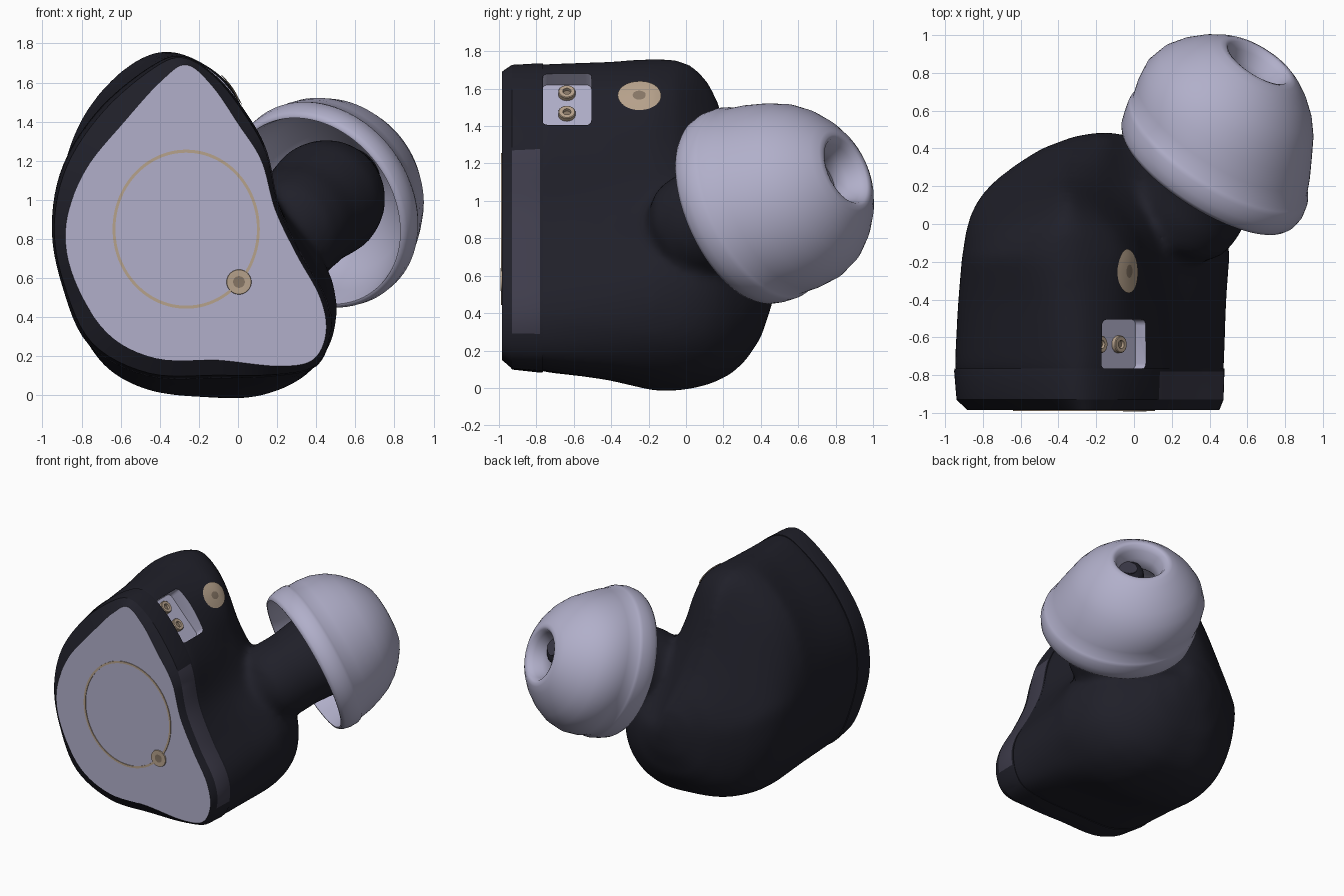
import bpy, bmesh, math
from mathutils import Matrix, Vector

if "Cube" in bpy.data.objects:
    bpy.data.objects.remove(bpy.data.objects["Cube"])


def material(name, rgb):
    m = bpy.data.materials.new(name)
    m.diffuse_color = (*rgb, 1)
    m.use_nodes = True
    m.node_tree.nodes["Principled BSDF"].inputs["Base Color"].default_value = m.diffuse_color
    return m


DARK = material("dark shell", (0.014, 0.014, 0.022))
LIGHT = material("pale lilac", (0.44, 0.43, 0.59))
GREY = material("smoky grey", (0.048, 0.045, 0.07))
GOLD = material("dull gold", (0.47, 0.36, 0.26))
BROWN = material("dark gold", (0.24, 0.18, 0.13))


def finish(name, bm, mats, angle=35):
    bmesh.ops.recalc_face_normals(bm, faces=bm.faces[:])
    me = bpy.data.meshes.new(name)
    bm.to_mesh(me)
    bm.free()
    ob = bpy.data.objects.new(name, me)
    bpy.context.collection.objects.link(ob)
    for m in mats:
        me.materials.append(m)
    smooth(ob, angle)
    return ob


def smooth(ob, angle=35):
    bpy.ops.object.select_all(action='DESELECT')
    ob.select_set(True)
    bpy.context.view_layer.objects.active = ob
    bpy.ops.object.shade_smooth_by_angle(angle=math.radians(angle))


def curve(pts, n=6):
    """Closed Catmull-Rom curve through 2D points."""
    out, k = [], len(pts)
    for i in range(k):
        a, b, c, d = (Vector(pts[(i + j) % k]) for j in (-1, 0, 1, 2))
        for s in range(n):
            t = s / n
            out.append(0.5 * (2 * b + (c - a) * t + (2 * a - 5 * b + 4 * c - d) * t * t
                              + (3 * b - a - 3 * c + d) * t ** 3))
    return out


def mix(a, b, t):
    return [p.lerp(q, t) for p, q in zip(a, b)]


def loft(bm, sections):
    """Skin (y, outline) sections and cap both ends; returns first cap."""
    rings = [[bm.verts.new((p.x, y, p.y)) for p in o] for y, o in sections]
    for r, s in zip(rings, rings[1:]):
        for i in range(len(r)):
            j = (i + 1) % len(r)
            bm.faces.new((r[i], r[j], s[j], s[i]))
    bm.faces.new(rings[-1])
    return bm.faces.new(rings[0])


def lathe(bm, profile, mat, seg=64, closed=False):
    """Turn (height, radius) points around the local z axis of mat."""
    rings = [[bm.verts.new(mat @ Vector((r * math.cos(a), r * math.sin(a), h)))
              for a in (2 * math.pi * i / seg for i in range(seg))] for h, r in profile]
    pairs = list(zip(rings, rings[1:])) + ([(rings[-1], rings[0])] if closed else [])
    for r, s in pairs:
        for i in range(seg):
            j = (i + 1) % seg
            bm.faces.new((r[i], r[j], s[j], s[i]))
    if not closed:
        bm.faces.new(rings[0])
        bm.faces.new(rings[-1])


def frame(origin, axis):
    return Matrix.Translation(origin) @ Vector(axis).to_track_quat('Z', 'Y').to_matrix().to_4x4()


# Outlines (x, z): faceplate, back of the plate layer, middle of the shell
FACE = curve([(-.26, 1.69), (-.13, 1.58), (0, 1.39), (.12, 1.2), (.19, .95), (.3, .72),
              (.42, .5), (.45, .32), (.38, .18), (.2, .15), (-.1, .18), (-.42, .19),
              (-.67, .32), (-.84, .6), (-.88, .87), (-.78, 1.15), (-.58, 1.4), (-.38, 1.62)])
PLATE = curve([(-.27, 1.73), (-.1, 1.62), (.05, 1.43), (.15, 1.24), (.21, .97), (.32, .73),
               (.45, .5), (.475, .32), (.4, .15), (.2, .1), (-.1, .09), (-.46, .1),
               (-.76, .26), (-.9, .57), (-.95, .87), (-.89, 1.18), (-.7, 1.47), (-.43, 1.69)])
MID = curve([(-.34, 1.76), (-.09, 1.64), (.02, 1.47), (.09, 1.24), (.21, .97), (.4, .75),
             (.5, .53), (.48, .28), (.33, .09), (.1, -.005), (-.15, -.01), (-.47, .03),
             (-.71, .18), (-.86, .5), (-.91, .87), (-.88, 1.2), (-.77, 1.47), (-.56, 1.69)])


def shrunk(sx, low, top, dz, pinch):
    """Middle outline scaled about its belly; the top is lowered and pinched narrower."""
    out = []
    for p in MID:
        x = -.15 + (p.x + .15) * sx
        z = .7 + (p.y - .7) * (low if p.y < .7 else top) + dz
        out.append(Vector((-.36 + (x + .36) * (1 - pinch * max(0, p.y - .85)), z)))
    return out


# Plate layer: pale front face, dark edge, grey strip along the right side
bm = bmesh.new()
cap = loft(bm, [(-.985, FACE), (-.93, mix(FACE, PLATE, .85)), (-.78, mix(FACE, PLATE, 1.03)),
                (-.765, PLATE)])
cap.material_index = 1
for f in bm.faces:
    c = f.calc_center_median()
    if len(f.verts) == 4 and -.93 < c.y < -.78 and c.x > .08 and .3 < c.z < 1.28:
        f.material_index = 2
finish("faceplate_layer", bm, [DARK, LIGHT, GREY], 25)

# Ear shell and nozzle, fused into one smooth body
NOZZLE = frame((.41, .27, .97), (.45, .81, .38))
bm = bmesh.new()
loft(bm, [(-.9, mix(FACE, PLATE, .5)), (-.76, PLATE), (-.42, mix(PLATE, MID, .45)), (-.17, MID),
          (-.05, shrunk(.98, 1, .995, 0, .2)), (.04, shrunk(.95, .98, .965, 0, .5)),
          (.12, shrunk(.9, .94, .9, -.01, .75)), (.18, shrunk(.84, .89, .8, -.02, .85)),
          (.24, shrunk(.76, .82, .6, -.04, .7)),
          (.32, shrunk(.62, .69, .42, -.06, .5)), (.4, shrunk(.45, .51, .28, -.07, .3)),
          (.465, shrunk(.22, .25, .14, -.06, 0)), (.485, shrunk(.05, .06, .04, -.06, 0))])
lathe(bm, [(-.5, .15), (-.36, .27), (-.24, .29), (-.12, .285), (.1, .31), (.22, .28),
           (.32, .21), (.42, .14), (.54, .13)], NOZZLE)
shell = finish("ear_shell", bm, [DARK, LIGHT])
rm = shell.modifiers.new("fuse", 'REMESH')
rm.mode, rm.voxel_size = 'VOXEL', .024
sm = shell.modifiers.new("soften", 'SMOOTH')
sm.factor, sm.iterations = .5, 22

# Connector socket cut into the sloping upper right side
n = Vector((.73, 0, .68)).normalized()
side = Vector((0, 1, 0))
ROT = Matrix((side, n.cross(side), n)).transposed().to_4x4()
SOCKET = Matrix.Translation((-.055, -.637, 1.543)) @ ROT
bm = bmesh.new()
bmesh.ops.create_cube(bm, size=1, matrix=SOCKET @ Matrix.Translation((0, 0, .06))
                      @ Matrix.Diagonal((.262, .36, .28, 1)))
posts = [e for e in bm.edges if abs((e.verts[0].co - e.verts[1].co).normalized().dot(n)) > .9]
bmesh.ops.bevel(bm, geom=posts, offset=.03, segments=4, affect='EDGES', profile=.5)
for f in bm.faces:
    f.material_index = 1
cutter = finish("socket_cutter", bm, [DARK, LIGHT])
cutter.hide_render = True
cut = shell.modifiers.new("socket", 'BOOLEAN')
cut.operation, cut.object, cut.solver = 'DIFFERENCE', cutter, 'EXACT'
dg = bpy.context.evaluated_depsgraph_get()
baked = bpy.data.meshes.new_from_object(shell.evaluated_get(dg))
shell.modifiers.clear()
shell.data = baked
bpy.data.objects.remove(cutter)
smooth(shell, 40)

# Two hollow contact pins on the socket floor
for i, v in enumerate((.11, -.04)):
    bm = bmesh.new()
    at = SOCKET @ Matrix.Translation((0, v, -.08))
    lathe(bm, [(-.01, .046), (.022, .046), (.026, .042), (.026, .022), (.01, .02)], at, 24)
    for f in bm.faces:
        if len(f.verts) > 4:
            f.material_index = 1
    finish("contact_pin_%d" % (i + 1), bm, [GOLD, BROWN])

# Gold vent patch, laid on the shell surface
bm = bmesh.new()
VENT = Matrix.Translation((-.04, -.25, 1.555)) @ ROT @ Matrix.Diagonal((.115, .093, 1, 1))
lathe(bm, [(0, r) for r in (1, .8, .6, .4, .3, .15, .02)], VENT, 32)
bmesh.ops.delete(bm, geom=[f for f in bm.faces if len(f.verts) > 4][:1], context='FACES_ONLY')
for f in bm.faces:
    q = VENT.inverted() @ f.calc_center_median()
    f.material_index = 1 if math.hypot(q.x, q.y) < .3 else 0
for v in bm.verts:
    ok, loc, nor, _ = shell.closest_point_on_mesh(v.co)
    if ok:
        v.co = loc + nor * .007
finish("vent_patch", bm, [GOLD, BROWN])

# Thin gold ring and round port on the faceplate
FRONT = Matrix.Rotation(math.radians(90), 4, 'X')
bm = bmesh.new()
lathe(bm, [(0, .973), (.006, .973), (.006, 1.012), (0, 1.012)],
      Matrix.Translation((-.265, -.984, .85)) @ FRONT @ Matrix.Diagonal((.372, .402, 1, 1)),
      96, closed=True)
finish("faceplate_ring", bm, [GOLD])
bm = bmesh.new()
lathe(bm, [(0, .064), (.009, .062), (.009, .036), (.0085, .03)],
      Matrix.Translation((.005, -.984, .58)) @ FRONT, 32)
for f in bm.faces:
    if len(f.verts) > 4 and f.calc_center_median().y < -.985:
        f.material_index = 1
finish("faceplate_port", bm, [GOLD, BROWN])

# Soft silicone ear tip: hollow dome with a rim band and a sound bore, bent slightly back
TIP = frame((.405, .29, .955), (.5, .79, .36))
bm = bmesh.new()
lathe(bm, [(.46, .15), (.38, .3), (.26, .42), (.1, .48), (0, .5), (-.035, .51), (-.035, .522),
           (-.01, .538), (.04, .549), (.1, .55), (.122, .544), (.137, .534), (.22, .528),
           (.32, .508), (.42, .468), (.5, .412), (.57, .342), (.62, .275), (.645, .23),
           (.652, .205), (.645, .185), (.61, .165), (.55, .145), (.48, .135)],
      TIP, 96, closed=True)
for v in bm.verts:
    t = min(1, max(0, (TIP.inverted() @ v.co).z / .4))
    v.co += Vector((-.07, .055, -.025)) * t * t * (3 - 2 * t)
finish("ear_tip", bm, [LIGHT], 60)

# Small grille at the end of the nozzle
bm = bmesh.new()
lathe(bm, [(.52, .07), (.545, .07)], NOZZLE, 32)
finish("nozzle_grille", bm, [GREY])
